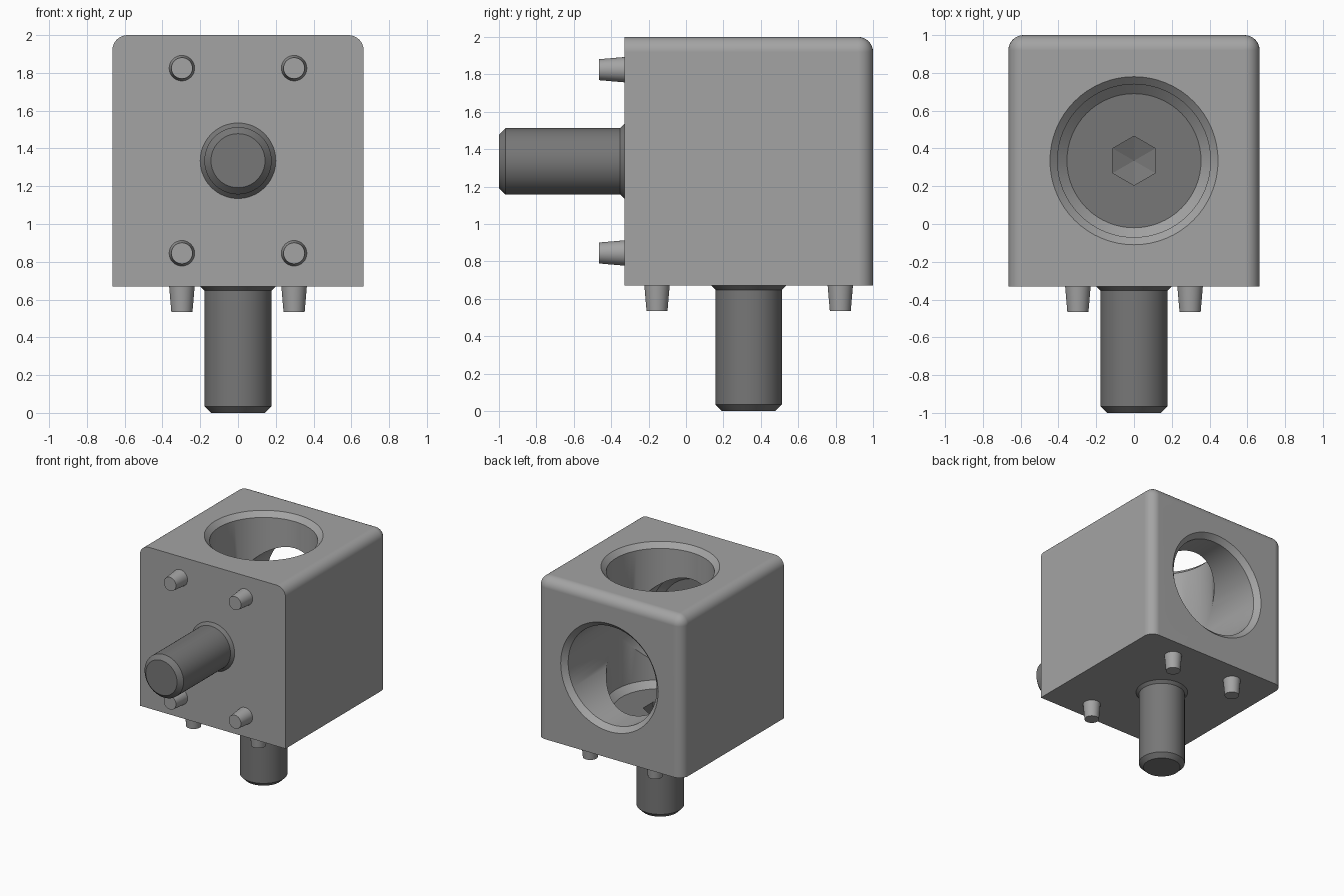
import bpy, bmesh
from math import cos, sin, pi, radians
from mathutils import Matrix, Vector

if "Cube" in bpy.data.objects:
    bpy.data.objects.remove(bpy.data.objects["Cube"])


def make_material(name, value):
    mat = bpy.data.materials.new(name)
    mat.use_nodes = True
    color = (value, value, value, 1)
    mat.diffuse_color = color
    mat.node_tree.nodes["Principled BSDF"].inputs["Base Color"].default_value = color
    return mat


light_grey = make_material("light grey", 0.37)
dark_grey = make_material("dark grey", 0.185)

HALF = 0.665
CENTRE = Matrix.Translation((0, 0.335, 1.335))
# Both fastening directions share one layout: down, and the same turned to the front
DIRECTIONS = {"bottom": CENTRE, "front": CENTRE @ Matrix.Rotation(-pi / 2, 4, "X")}


def add_object(name, bm, mat=None):
    bmesh.ops.recalc_face_normals(bm, faces=bm.faces)
    mesh = bpy.data.meshes.new(name)
    bm.to_mesh(mesh)
    bm.free()
    obj = bpy.data.objects.new(name, mesh)
    bpy.context.collection.objects.link(obj)
    if mat:
        mesh.materials.append(mat)
    return obj


def lathe(name, profile, matrix, mat=None, sides=64):
    """Revolve (radius, height) points about the local z axis and cap the ends."""
    bm = bmesh.new()
    rings = []
    for r, z in profile:
        angles = [pi / 2 + 2 * pi * i / sides for i in range(sides)]
        rings.append([bm.verts.new((r * cos(a), r * sin(a), z)) for a in angles])
    for a, b in zip(rings, rings[1:]):
        for i in range(sides):
            j = (i + 1) % sides
            bm.faces.new((a[i], a[j], b[j], b[i]))
    for end, (r, z) in ((rings[0], profile[0]), (rings[-1], profile[-1])):
        if r > 0:
            bm.faces.new(end)
    bmesh.ops.remove_doubles(bm, verts=bm.verts, dist=1e-5)
    bm.transform(matrix)
    return add_object(name, bm, mat)


def activate(obj):
    bpy.ops.object.select_all(action="DESELECT")
    obj.select_set(True)
    bpy.context.view_layer.objects.active = obj


def cut(obj, cutter):
    cutter.hide_render = True
    mod = obj.modifiers.new("cut", "BOOLEAN")
    mod.operation = "DIFFERENCE"
    mod.solver = "EXACT"
    mod.object = cutter
    activate(obj)
    bpy.ops.object.modifier_apply(modifier=mod.name)
    bpy.data.objects.remove(cutter)


def smooth(obj, angle=30):
    activate(obj)
    bpy.ops.object.shade_smooth_by_angle(angle=radians(angle))


# Block: edges between the top, back and sides are rounded, the mating faces stay sharp
bm = bmesh.new()
bmesh.ops.create_cube(bm, size=2 * HALF)
rounded = []
for edge in bm.edges:
    mid = (edge.verts[0].co + edge.verts[1].co) / 2
    if mid.z > -0.1 and mid.y > -0.1:
        rounded.append(edge)
bmesh.ops.bevel(bm, geom=rounded, offset=0.08, segments=8, profile=0.5, affect="EDGES")
bm.transform(CENTRE)
block = add_object("corner_block", bm, light_grey)

# Bores: chamfered mouth, straight wall, conical seat and clearance hole
bore = [(0.465, 0.685), (0.405, 0.625), (0.405, -0.46), (0.2, -HALF), (0.2, -0.72)]
for side, matrix in DIRECTIONS.items():
    cut(block, lathe(side + "_bore_cutter", bore, matrix))
smooth(block)
block.modifiers.new("flat face shading", "WEIGHTED_NORMAL").keep_sharp = True

# Countersunk screws with a hexagonal socket
screw_profile = [(0.143, -1.335), (0.178, -1.3), (0.178, -0.687), (0.355, -0.51)]
socket = [(0.13, -0.4), (0.13, -0.62), (0, -0.66)]
for side, matrix in DIRECTIONS.items():
    screw = lathe(side + "_screw", screw_profile, matrix, dark_grey)
    cut(screw, lathe(side + "_socket_cutter", socket, matrix, sides=6))
    smooth(screw, 12)

# Tapered locating pins, four on each mating face
pin_profile = [(0.068, -0.66), (0.056, -0.8)]
for side, matrix in DIRECTIONS.items():
    for x, x_name in ((0.297, "left"), (-0.297, "right")):
        for y, y_name in ((0.49, "far"), (-0.49, "near")):
            place = matrix @ Matrix.Translation(Vector((x, y, 0)))
            pin = lathe(f"{side}_pin_{x_name}_{y_name}", pin_profile, place, light_grey, 32)
            smooth(pin)
